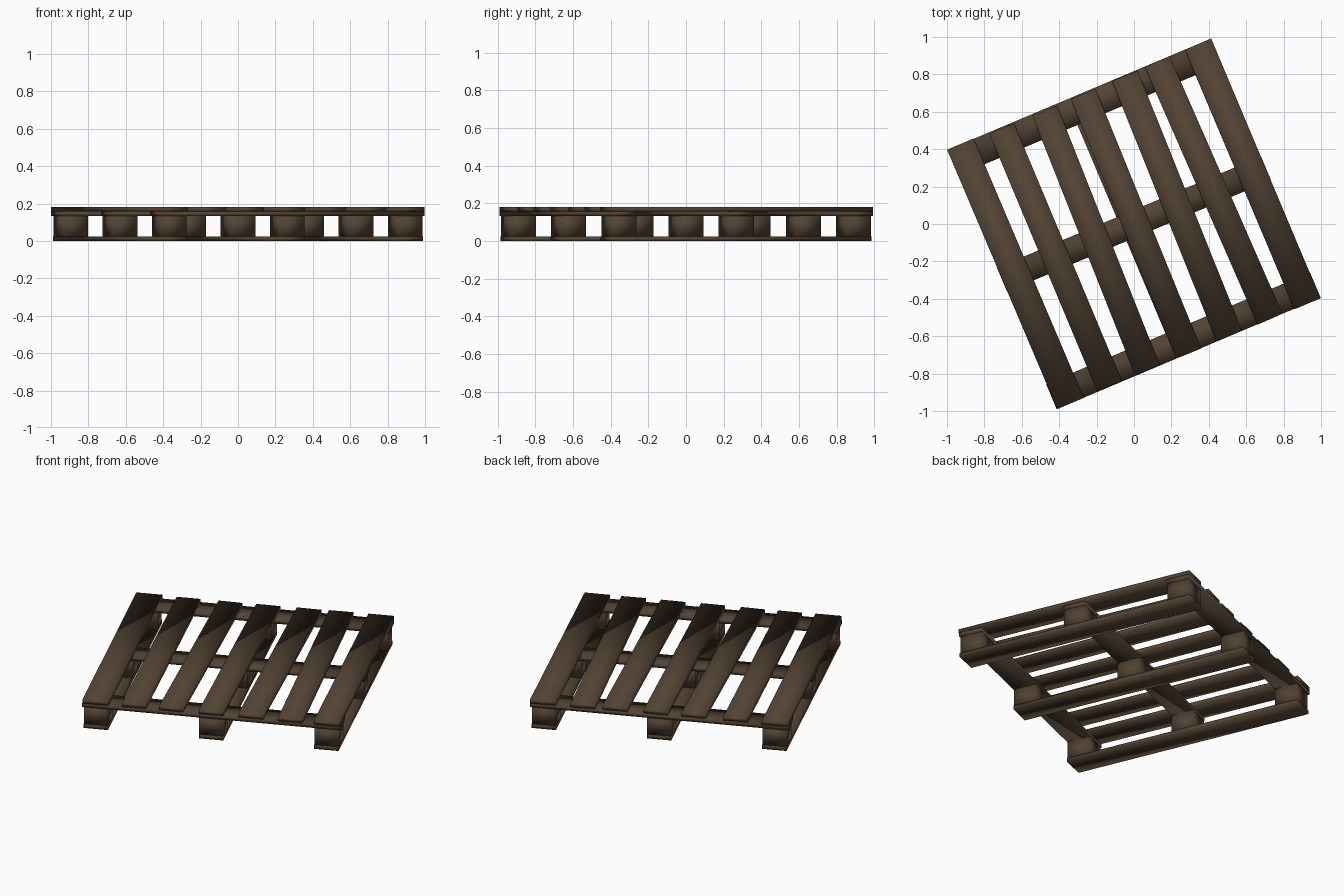
import bpy, bmesh, math
from mathutils import Vector, Matrix

if "Cube" in bpy.data.objects:
    bpy.data.objects.remove(bpy.data.objects["Cube"])

# The whole pallet is turned about the vertical axis
TURN = Matrix.Rotation(math.radians(22.9), 4, 'Z')

wood = bpy.data.materials.new("dark brown wood")
wood.diffuse_color = (0.085, 0.056, 0.034, 1.0)
wood.use_nodes = True
wood.node_tree.nodes["Principled BSDF"].inputs["Base Color"].default_value = wood.diffuse_color


def plank(name, start, end, width, z0, z1):
    """Box running from start to end (pallet-plane points), smooth shaded."""
    a, b = Vector((*start, 0)), Vector((*end, 0))
    d = b - a
    side = Vector((-d.y, d.x, 0)).normalized() * (width / 2)
    bm = bmesh.new()
    bmesh.ops.create_cube(bm, size=1)
    for v in bm.verts:
        p = (b if v.co.x > 0 else a) + (side if v.co.y > 0 else -side)
        p.z = z1 if v.co.z > 0 else z0
        v.co = TURN @ p
    bmesh.ops.recalc_face_normals(bm, faces=bm.faces)
    for f in bm.faces:
        f.smooth = True
    mesh = bpy.data.meshes.new(name)
    bm.to_mesh(mesh)
    bm.free()
    mesh.materials.append(wood)
    ob = bpy.data.objects.new(name, mesh)
    bpy.context.collection.objects.link(ob)
    return ob


# Top deck boards, slightly uneven: front centre, back centre, width, front end, back end
deck = [(-0.686, -0.689, 0.154, -0.752, 0.755),
        (-0.458, -0.453, 0.143, -0.748, 0.745),
        (-0.238, -0.204, 0.143, -0.748, 0.744),
        (0.000, 0.020, 0.143, -0.752, 0.746),
        (0.236, 0.263, 0.148, -0.750, 0.748),
        (0.472, 0.452, 0.145, -0.752, 0.752),
        (0.688, 0.690, 0.152, -0.754, 0.753)]
for i, (u0, u1, w, v0, v1) in enumerate(deck):
    plank(f"deck_board_{i + 1}", (u0, v0), (u1, v1), w, 0.158, 0.182)

# Cross boards beneath the deck
for name, v, w in (("front", -0.678, 0.146), ("middle", 0.0, 0.138), ("back", 0.679, 0.148)):
    plank(f"cross_board_{name}", (-0.766, v), (0.766, v), w, 0.134, 0.158)

# Nine spacer blocks and three bottom runners
for i, u in enumerate((-0.685, 0.0, 0.685)):
    plank(f"bottom_runner_{i + 1}", (u, -0.75), (u, 0.75), 0.145, 0.0, 0.025)
    for j, v in enumerate((-0.676, 0.0, 0.676)):
        plank(f"block_{i + 1}_{j + 1}", (u, v - 0.071), (u, v + 0.071), 0.142, 0.025, 0.134)
